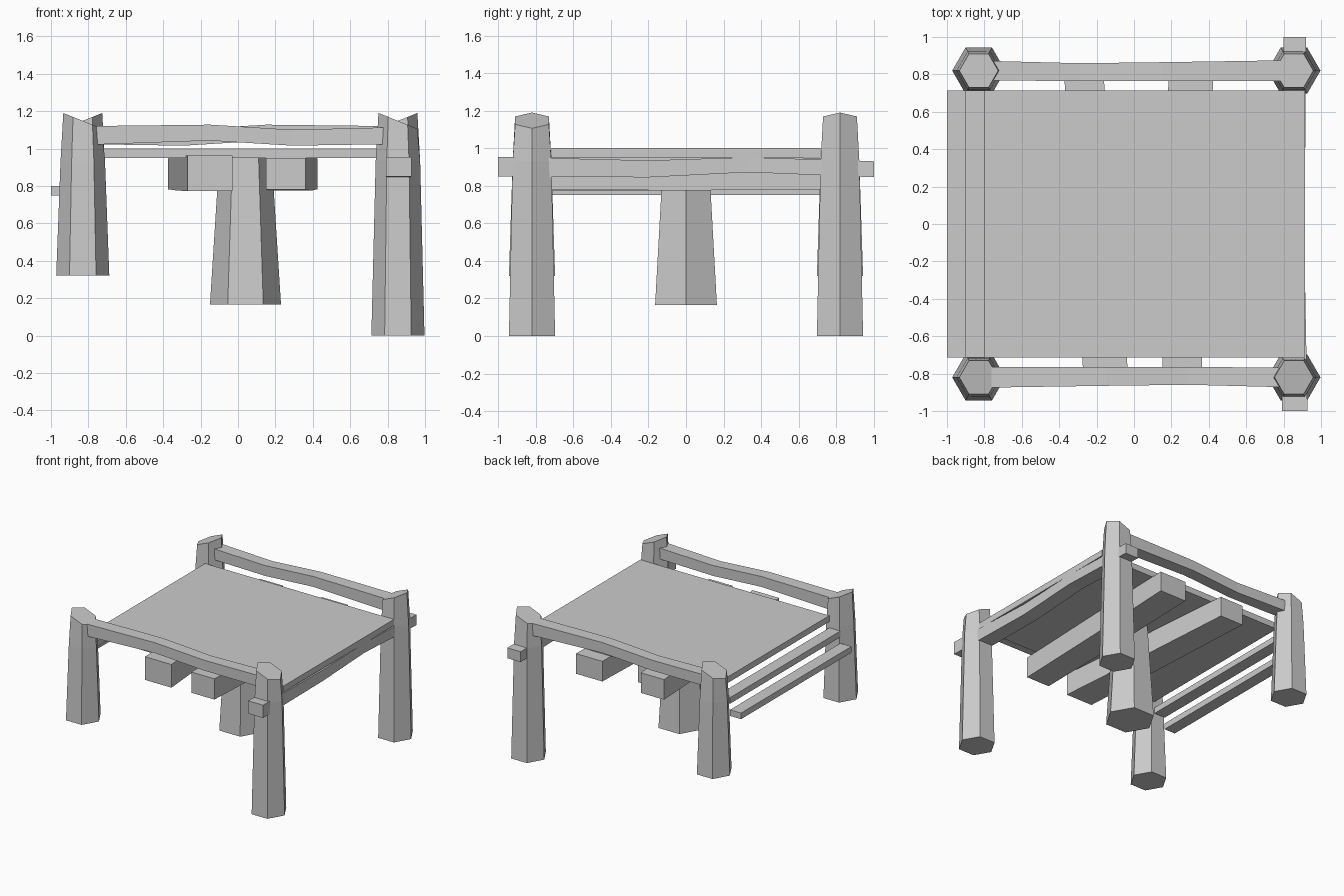
import bpy, bmesh, math
from mathutils import Vector

if "Cube" in bpy.data.objects:
    bpy.data.objects.remove(bpy.data.objects["Cube"])


def finish(name, bm):
    bmesh.ops.recalc_face_normals(bm, faces=bm.faces[:])
    me = bpy.data.meshes.new(name)
    bm.to_mesh(me)
    bm.free()
    ob = bpy.data.objects.new(name, me)
    bpy.context.collection.objects.link(ob)
    return ob


def loft(name, rings):
    """Skin a closed solid through equal-sized rings of points."""
    bm = bmesh.new()
    loops = [[bm.verts.new(p) for p in ring] for ring in rings]
    n = len(loops[0])
    for a, b in zip(loops, loops[1:]):
        for i in range(n):
            j = (i + 1) % n
            bm.faces.new((a[i], a[j], b[j], b[i]))
    bm.faces.new(loops[0][::-1])
    # fan the end so that uneven caps stay clean
    mid = bm.verts.new(sum((v.co for v in loops[-1]), Vector()) / n)
    for i in range(n):
        bm.faces.new((loops[-1][i], loops[-1][(i + 1) % n], mid))
    return finish(name, bm)


def hexagon(x, y, r, z, lean=0.0):
    """Hexagon with corners on the x axis; lean tilts it along x."""
    ring = []
    for k in range(6):
        c, s = math.cos(k * math.pi / 3), math.sin(k * math.pi / 3)
        ring.append((x + r * c, y + r * s, z + lean * c))
    return ring


def box(name, lo, hi):
    (x0, y0, z0), (x1, y1, z1) = lo, hi
    base = [(x0, y0), (x1, y0), (x1, y1), (x0, y1)]
    return loft(name, [[(x, y, z) for x, y in base] for z in (z0, z1)])


def beam(name, stations, along):
    """Rectangular beam; stations are (position, side, height, width, depth)."""
    rings = []
    for t, s, z, w, h in stations:
        ring = []
        for a, b in ((-1, -1), (1, -1), (1, 1), (-1, 1)):
            side, up = s + a * w / 2, z + b * h / 2
            ring.append((t, side, up) if along == 'x' else (side, t, up))
        rings.append(ring)
    return loft(name, rings)


# Corner posts: short on the left, long on the right, slanted tops
for side, x, foot in (("left", -0.83, 0.32), ("right", 0.855, 0.0)):
    for end, y, lean in (("front", -0.82, -0.042), ("back", 0.82, 0.042)):
        loft(f"{end}_{side}_post", [
            hexagon(x, y, 0.142, foot),
            hexagon(x, y, 0.119, 0.93),
            hexagon(x, y, 0.104, 1.148, lean)])

# Centre support
loft("centre_post", [hexagon(0.04, 0, 0.19, 0.165), hexagon(0.04, 0, 0.14, 0.95)])

# Deck and the two step boards on the left
box("deck", (-0.80, -0.715, 0.95), (0.915, 0.715, 1.0))
box("upper_step", (-0.90, -0.715, 0.85), (-0.80, 0.715, 0.90))
box("lower_step", (-1.00, -0.715, 0.75), (-0.90, 0.715, 0.80))

# Heavy floor beams, slightly skewed and tapered
beam("left_floor_beam", [(-0.82, -0.15, 0.868, 0.24, 0.19),
                         (0.0, -0.21, 0.865, 0.225, 0.18),
                         (0.82, -0.27, 0.865, 0.21, 0.165)], 'y')
beam("right_floor_beam", [(-0.82, 0.255, 0.865, 0.21, 0.17),
                          (0.0, 0.28, 0.865, 0.225, 0.18),
                          (0.82, 0.305, 0.865, 0.24, 0.165)], 'y')

# Wavy hand rails; the back one is the front one turned around
rail = [(-0.80, -0.82, 1.07, 0.11, 0.10), (-0.15, -0.815, 1.085, 0.10, 0.085),
        (0.29, -0.812, 1.058, 0.095, 0.085), (0.80, -0.82, 1.068, 0.105, 0.09)]
beam("front_rail", rail, 'x')
beam("back_rail", [(-t, -s, z, w, h) for t, s, z, w, h in reversed(rail)], 'x')

# Side beam running through the right posts
beam("right_side_beam", [(-1.0, 0.86, 0.902, 0.135, 0.105),
                         (-0.2, 0.85, 0.89, 0.125, 0.09),
                         (0.33, 0.855, 0.912, 0.12, 0.08),
                         (1.0, 0.86, 0.888, 0.12, 0.085)], 'y')
